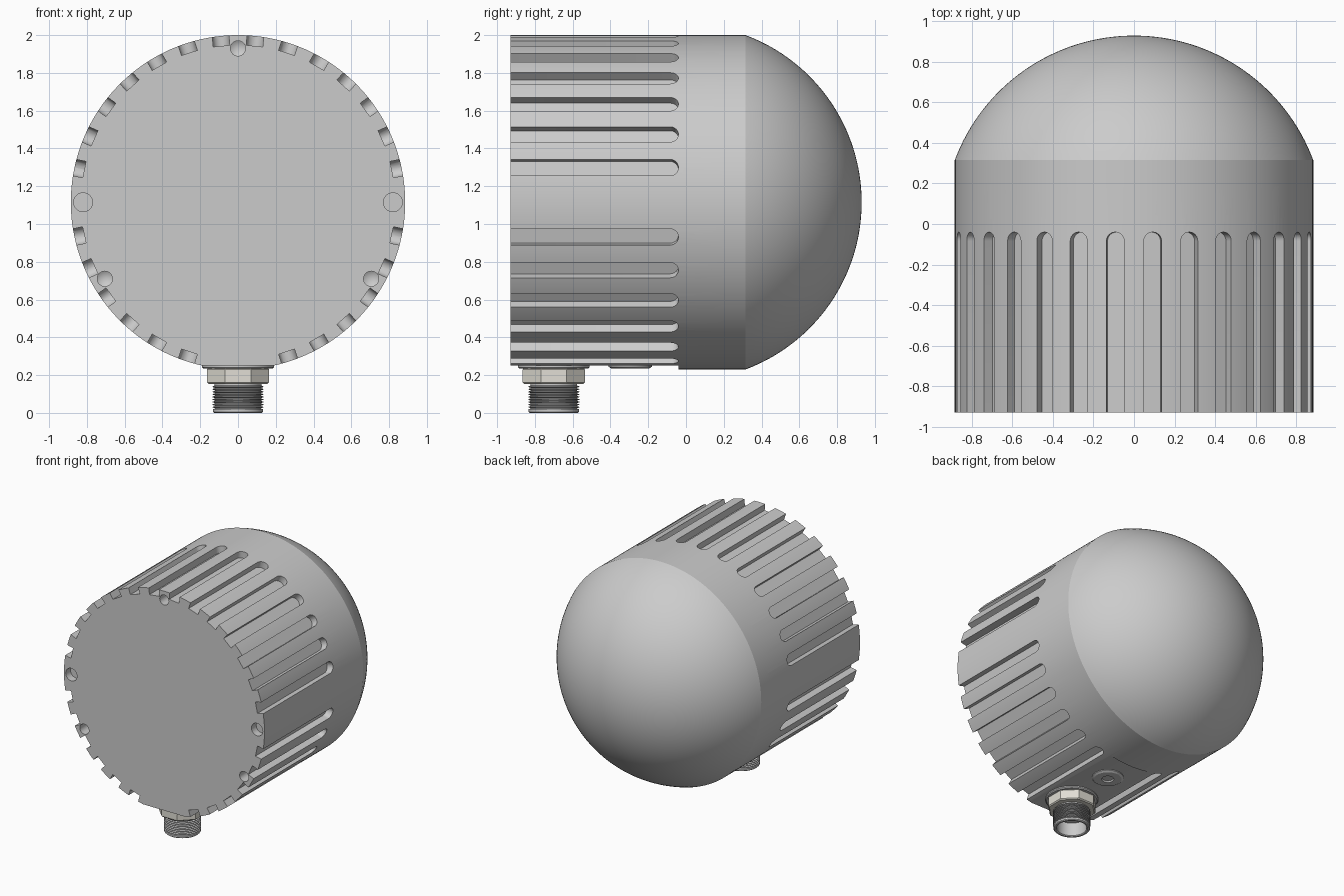
import bpy, bmesh, math
from mathutils import Matrix, Vector

if "Cube" in bpy.data.objects:
    bpy.data.objects.remove(bpy.data.objects["Cube"])

CZ = 1.115            # height of the housing axis
R = 0.885             # housing radius
TO_Y = Matrix.Translation((0, 0, CZ)) @ Matrix.Rotation(-math.pi / 2, 4, 'X')


def finish(bm, name, color=None, smooth=True):
    bmesh.ops.recalc_face_normals(bm, faces=bm.faces)
    me = bpy.data.meshes.new(name)
    bm.to_mesh(me)
    bm.free()
    ob = bpy.data.objects.new(name, me)
    bpy.context.collection.objects.link(ob)
    if color:
        mat = bpy.data.materials.new(name + "_colour")
        mat.diffuse_color = color
        mat.use_nodes = True
        mat.node_tree.nodes["Principled BSDF"].inputs["Base Color"].default_value = mat.diffuse_color
        me.materials.append(mat)
    if smooth:
        shade(ob)
    return ob


def select(ob):
    bpy.ops.object.select_all(action='DESELECT')
    ob.select_set(True)
    bpy.context.view_layer.objects.active = ob


def shade(ob):
    select(ob)
    bpy.ops.object.shade_smooth_by_angle(angle=math.radians(30))


def lathe(bm, profile, segs, matrix=Matrix(), phase=0.0):
    """Revolve (radius, height) points that start and end on the axis."""
    rings = []
    for r, h in profile:
        n = 1 if r < 1e-6 else segs
        rings.append([bm.verts.new(matrix @ Vector((
            r * math.cos(phase + 2 * math.pi * i / segs),
            r * math.sin(phase + 2 * math.pi * i / segs), h))) for i in range(n)])
    for a, b in zip(rings, rings[1:]):
        if len(a) == 1 and len(b) == 1:
            continue
        if len(a) == 1 or len(b) == 1:
            tip, ring = (a[0], b) if len(a) == 1 else (b[0], a)
            for i in range(segs):
                bm.faces.new((tip, ring[i], ring[(i + 1) % segs]))
        else:
            for i in range(segs):
                j = (i + 1) % segs
                bm.faces.new((a[i], a[j], b[j], b[i]))


def cut(target, cutter):
    cutter.hide_render = True
    mod = target.modifiers.new("cut", 'BOOLEAN')
    mod.operation = 'DIFFERENCE'
    mod.object = cutter
    select(target)
    bpy.ops.object.modifier_apply(modifier=mod.name)
    bpy.data.objects.remove(cutter)


# Finned housing, a drum lying along y
bm = bmesh.new()
lathe(bm, [(0, -0.93), (R, -0.93), (R, 0.2), (0, 0.2)], 180, TO_Y)
housing = finish(bm, "housing", smooth=False)

# Round-ended slots around the rim, mirrored left and right
bm = bmesh.new()
W = 0.044
outline = [(-W, -1.0), (W, -1.0)]
outline += [(W * math.cos(math.pi * i / 12), -0.04 - W + W * math.sin(math.pi * i / 12))
            for i in range(13)]
for deg in (6, 18, 30, 42, 54, 66, 78, 102, 114, 126, 138, 150, 162):
    for side in (-1, 1):
        m = Matrix.Translation((0, 0, CZ)) @ Matrix.Rotation(math.radians(side * deg), 4, 'Y')
        low = [bm.verts.new(m @ Vector((x, y, 0.832))) for x, y in outline]
        top = [bm.verts.new(m @ Vector((x, y, 1.0))) for x, y in outline]
        bm.faces.new(low)
        bm.faces.new(top)
        for i in range(len(low)):
            j = (i + 1) % len(low)
            bm.faces.new((low[i], low[j], top[j], top[i]))
cut(housing, finish(bm, "slot_cutter", smooth=False))

# Flat land underneath for the connector
bm = bmesh.new()
bmesh.ops.create_cube(bm, size=1, matrix=Matrix.Translation((0, -0.54, 0.15))
                      @ Matrix.Diagonal((0.6, 1.0, 0.2, 1)))
cut(housing, finish(bm, "flat_cutter", smooth=False))

# Holes in the front face: two wide shallow ones, three drilled ones
bm = bmesh.new()
for x, z, r, depth, tip in ((-0.82, CZ, 0.05, 0.06, 0), (0.82, CZ, 0.05, 0.06, 0),
                            (0, 1.93, 0.04, 0.1, 0.025),
                            (-0.705, 0.71, 0.04, 0.1, 0.025), (0.705, 0.71, 0.04, 0.1, 0.025)):
    m = Matrix.Translation((x, -0.93, z)) @ Matrix.Rotation(-math.pi / 2, 4, 'X')
    lathe(bm, [(0, -0.05), (r, -0.05), (r, depth), (0, depth + tip)], 32, m)
cut(housing, finish(bm, "hole_cutter", smooth=False))
shade(housing)

# Dome with a short straight skirt
bm = bmesh.new()
y0, y1 = 0.315, 0.93
SR = (R * R + (y1 - y0) ** 2) / (2 * (y1 - y0))
a0 = math.asin(R / SR)
arc = [(SR * math.sin(a0 * (1 - i / 32)), y1 - SR + SR * math.cos(a0 * (1 - i / 32)))
       for i in range(33)]
arc[-1] = (0, y1)
lathe(bm, [(0, 0.2), (R, 0.2)] + arc, 180, TO_Y)
dome = finish(bm, "dome", smooth=False)
select(dome)
bpy.ops.object.shade_smooth_by_angle(angle=math.radians(15))

# Connector washer, octagonal nut and threaded hollow barrel
AT = Matrix.Translation((0, -0.70, 0))
bm = bmesh.new()
lathe(bm, [(0, 0.26), (0.19, 0.26), (0.19, 0.241), (0.182, 0.234), (0, 0.234)], 64, AT)
finish(bm, "connector_washer")

bm = bmesh.new()
lathe(bm, [(0, 0.24), (0.17, 0.24), (0.178, 0.23), (0.178, 0.162), (0.17, 0.154), (0, 0.154)],
      8, AT, math.pi / 8)
finish(bm, "connector_nut", (0.75, 0.73, 0.66, 1), smooth=False)

bm = bmesh.new()
barrel = [(0, 0.16), (0.124, 0.16), (0.124, 0.145)]
for i in range(9):
    z = 0.143 - i * 0.0135
    barrel += [(0.135, z - 0.003), (0.135, z - 0.006), (0.123, z - 0.010), (0.123, z - 0.0125)]
barrel += [(0.133, 0.02), (0.133, 0.006), (0.127, 0), (0.115, 0), (0.108, 0.006),
           (0.108, 0.11), (0, 0.11)]
lathe(bm, barrel, 64, AT)
finish(bm, "connector_barrel", (0.6, 0.6, 0.63, 1))

# Round vent plug behind the connector
bm = bmesh.new()
lathe(bm, [(0, 0.26), (0.115, 0.26), (0.115, 0.244), (0.1, 0.235), (0.045, 0.235),
           (0.04, 0.245), (0, 0.245)], 48, Matrix.Translation((0, -0.295, 0)))
finish(bm, "vent_plug")
